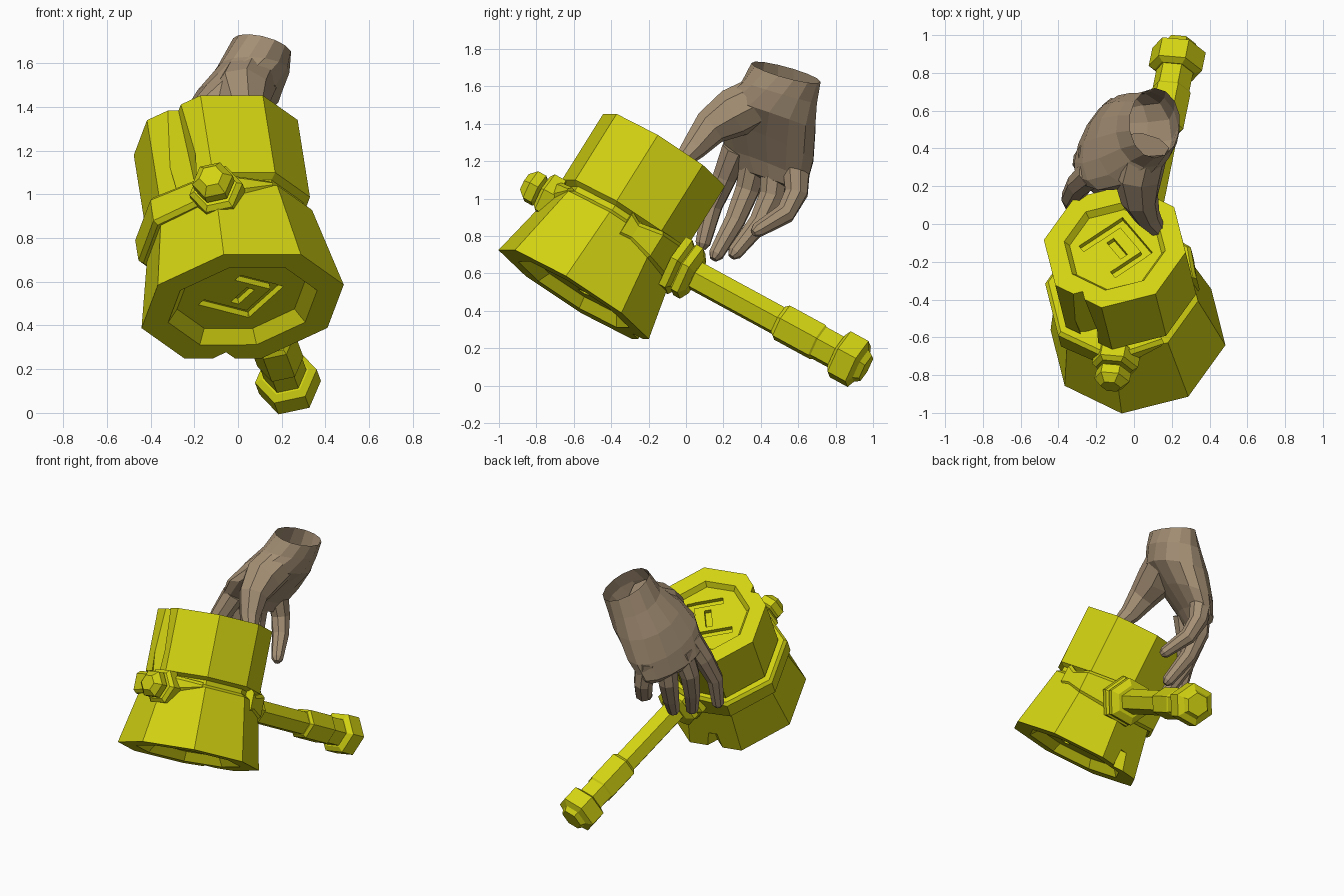
import bpy, bmesh
from math import sin, cos, radians, pi
from mathutils import Matrix, Vector

cube = bpy.data.objects.get("Cube")
if cube:
    bpy.data.objects.remove(cube, do_unlink=True)


def material(name, color):
    m = bpy.data.materials.new(name)
    m.use_nodes = True
    m.diffuse_color = (*color, 1)
    m.node_tree.nodes["Principled BSDF"].inputs["Base Color"].default_value = (*color, 1)
    return m


GOLD = material("yellow metal", (0.64, 0.64, 0.006))
SKIN = material("brown skin", (0.38, 0.28, 0.18))


def frame(forward, upward, origin):
    """Axes: x sideways, y forward, z exactly upward."""
    up = Vector(upward).normalized()
    side = Vector(forward).cross(up).normalized()
    m = Matrix((side, up.cross(side), up)).transposed().to_4x4()
    m.translation = origin
    return m


# Head frame with z through the head, and handle frame with z along the handle
FRAME = frame((0.175, 0.87, -0.46), (-0.134, 0.526, 0.84), (-0.035, -0.38, 0.84))
ALONG = frame((0.134, -0.526, -0.84), (0.177, 0.87, -0.473), (-0.022, -0.36, 0.812))


def finish(name, bm, mat, matrix=Matrix()):
    bmesh.ops.recalc_face_normals(bm, faces=bm.faces)
    me = bpy.data.meshes.new(name)
    bm.to_mesh(me)
    bm.free()
    me.materials.append(mat)
    me.transform(matrix)
    ob = bpy.data.objects.new(name, me)
    bpy.context.collection.objects.link(ob)
    return ob


def loft(name, rings, mat, matrix=Matrix(), caps=(True, True)):
    """Skin a list of equal-length point loops."""
    bm = bmesh.new()
    loops = [[bm.verts.new(p) for p in ring] for ring in rings]
    n = len(loops[0])
    for a, b in zip(loops, loops[1:]):
        for i in range(n):
            j = (i + 1) % n
            bm.faces.new((a[i], a[j], b[j], b[i]))
    for loop, cap in ((loops[0], caps[0]), (loops[-1], caps[1])):
        if cap:
            bm.faces.new(loop)
    return finish(name, bm, mat, matrix)


def lathe(name, profile, sides, matrix, mat=GOLD):
    rings = [[(r * cos(2 * pi * i / sides), r * sin(2 * pi * i / sides), z)
              for i in range(sides)] for r, z in profile]
    return loft(name, rings, mat, matrix)


def cut(ob, size, place):
    """Remove a box, placed in the head frame, from an object."""
    bm = bmesh.new()
    bmesh.ops.create_cube(bm, size=1, matrix=Matrix.Diagonal((*size, 1)))
    tool = finish("cutter", bm, GOLD, FRAME @ place)
    tool.hide_render = True
    mod = ob.modifiers.new("cut", 'BOOLEAN')
    mod.operation, mod.solver, mod.object = 'DIFFERENCE', 'EXACT', tool
    dg = bpy.context.evaluated_depsgraph_get()
    me = bpy.data.meshes.new_from_object(ob.evaluated_get(dg))
    ob.modifiers.clear()
    ob.data = me
    bpy.data.objects.remove(tool, do_unlink=True)


# Eight-sided head with recessed ends and a waist
head = lathe("hammer_head", [
    (0.3, -0.36), (0.35, -0.42), (0.475, -0.42), (0.385, 0.01), (0.35, 0.03),
    (0.35, 0.06), (0.385, 0.08), (0.385, 0.5), (0.275, 0.5), (0.25, 0.465)], 8, FRAME)


# Chips in the head's edges
def chip(angle, radius, z, width, height, lean):
    place = (Matrix.Rotation(radians(angle), 4, 'Z') @ Matrix.Translation((radius, 0, z))
             @ Matrix.Rotation(lean, 4, 'Y') @ Matrix.Rotation(pi / 4, 4, 'Z'))
    cut(head, (width, width, height), place)


chip(248, 0.37, 0.33, 0.1, 0.56, 0.12)
chip(112, 0.45, -0.38, 0.09, 0.16, 0)

# Plain angular grooves in both ends
for z in (0.465, -0.36):
    for angle, offset, length in ((45, 0.12, 0.28), (135, 0.12, 0.28),
                                  (315, 0.12, 0.2), (45, 0.01, 0.13)):
        place = (Matrix.Translation((0, 0, z)) @ Matrix.Rotation(radians(angle), 4, 'Z')
                 @ Matrix.Translation((offset, 0, 0)))
        cut(head, (0.045, length, 0.06), place)


# Strap around the waist, open on one side: angle, radius, bottom, top
def on_octagon(radius, angle, z):
    r = radius * cos(pi / 8) / cos(radians(angle % 45 - 22.5))
    return (r * cos(radians(angle)), r * sin(radians(angle)), z)


strap = [(16, 0.41, -0.06, 0.07), (26, 0.41, -0.05, 0.04), (45, 0.42, -0.08, 0.07),
         (90, 0.43, -0.1, 0.1), (135, 0.44, -0.07, 0.07), (180, 0.44, -0.07, 0.06),
         (225, 0.44, -0.07, 0.06), (270, 0.43, -0.06, 0.05), (292, 0.41, -0.03, 0.04),
         (312, 0.39, 0.0, 0.03)]
loft("strap", [[on_octagon(0.34, a, lo), on_octagon(r - 0.02, a, lo - 0.01),
                on_octagon(r, a, lo + 0.01), on_octagon(r, a, hi - 0.01),
                on_octagon(r - 0.02, a, hi + 0.01), on_octagon(0.34, a, hi)]
               for a, r, lo, hi in strap], GOLD, FRAME)

# Knob with its plate on the front, collar, handle, grip and pommel on the back
lathe("front_plate", [(0.125, -0.38), (0.125, -0.45), (0.1, -0.47)], 6, ALONG)
lathe("front_knob", [(0.06, -0.44), (0.06, -0.47), (0.095, -0.49), (0.095, -0.54),
                     (0.055, -0.58)], 6, ALONG)
lathe("collar", [(0.17, 0.34), (0.17, 0.38), (0.14, 0.4), (0.16, 0.41), (0.16, 0.45),
                 (0.11, 0.48)], 6, ALONG)
lathe("handle", [(0.085, 0.4), (0.085, 1.03)], 6, ALONG)
lathe("grip", [(0.09, 0.99), (0.108, 1.01), (0.108, 1.23), (0.1, 1.24), (0.1, 1.38)], 6, ALONG)
lathe("pommel", [(0.11, 1.35), (0.145, 1.37), (0.145, 1.48), (0.1, 1.5), (0.08, 1.53)],
      6, ALONG)


# Palm: oval sections from the open wrist down to the knuckles
def oval(center, a, b, n=14):
    c, a, b = Vector(center), Vector(a), Vector(b)
    return [c + a * cos(2 * pi * i / n) + b * sin(2 * pi * i / n) for i in range(n)]


loft("palm", [
    oval((0.11, 0.535, 1.675), (0, 0.185, -0.05), (0.135, 0, -0.03)),
    oval((0.07, 0.5, 1.57), (0.02, 0.2, -0.06), (0.165, -0.03, 0.0)),
    oval((-0.0, 0.45, 1.45), (0.06, 0.24, -0.08), (0.19, -0.06, 0.03)),
    oval((-0.1, 0.43, 1.31), (0.09, 0.25, -0.1), (0.15, -0.06, 0.05)),
    oval((-0.18, 0.43, 1.17), (0.1, 0.22, -0.08), (0.095, -0.045, 0.04)),
    oval((-0.18, 0.43, 1.1), (0.09, 0.18, -0.06), (0.05, -0.025, 0.02))],
    SKIN, caps=(False, True))


# Fingers and thumb: tapered tubes through their joints
def finger(name, joints):
    pts = [Vector(j[:3]) for j in joints]
    rings = []
    for i, p in enumerate(pts):
        d = (pts[min(i + 1, len(pts) - 1)] - pts[max(i - 1, 0)]).normalized()
        u = d.cross(Vector((1, 0.3, 0))).normalized()
        r = joints[i][3]
        rings.append(oval(p, u * r, d.cross(u) * r, 8))
        if i == len(pts) - 1:
            rings.append(oval(p + d * r * 0.7, u * r * 0.5, d.cross(u) * r * 0.5, 8))
    loft(name, rings, SKIN)


finger("index_finger", [(-0.22, 0.27, 1.27, 0.08), (-0.29, 0.21, 1.12, 0.068),
                        (-0.33, 0.14, 0.96, 0.057), (-0.32, 0.09, 0.76, 0.042)])
finger("middle_finger", [(-0.22, 0.37, 1.22, 0.08), (-0.26, 0.33, 1.05, 0.068),
                         (-0.23, 0.26, 0.88, 0.057), (-0.16, 0.16, 0.7, 0.042)])
finger("ring_finger", [(-0.17, 0.48, 1.2, 0.08), (-0.18, 0.46, 1.02, 0.07),
                       (-0.15, 0.39, 0.87, 0.058), (-0.08, 0.26, 0.71, 0.042)])
finger("little_finger", [(-0.1, 0.59, 1.2, 0.08), (-0.07, 0.59, 1.03, 0.065),
                         (-0.03, 0.53, 0.92, 0.057), (0.05, 0.38, 0.83, 0.04)])
finger("thumb", [(0.06, 0.42, 1.54, 0.13), (0.02, 0.26, 1.46, 0.135),
                 (0.03, 0.13, 1.38, 0.1), (0.07, 0.04, 1.27, 0.07),
                 (0.12, -0.025, 1.2, 0.045)])
